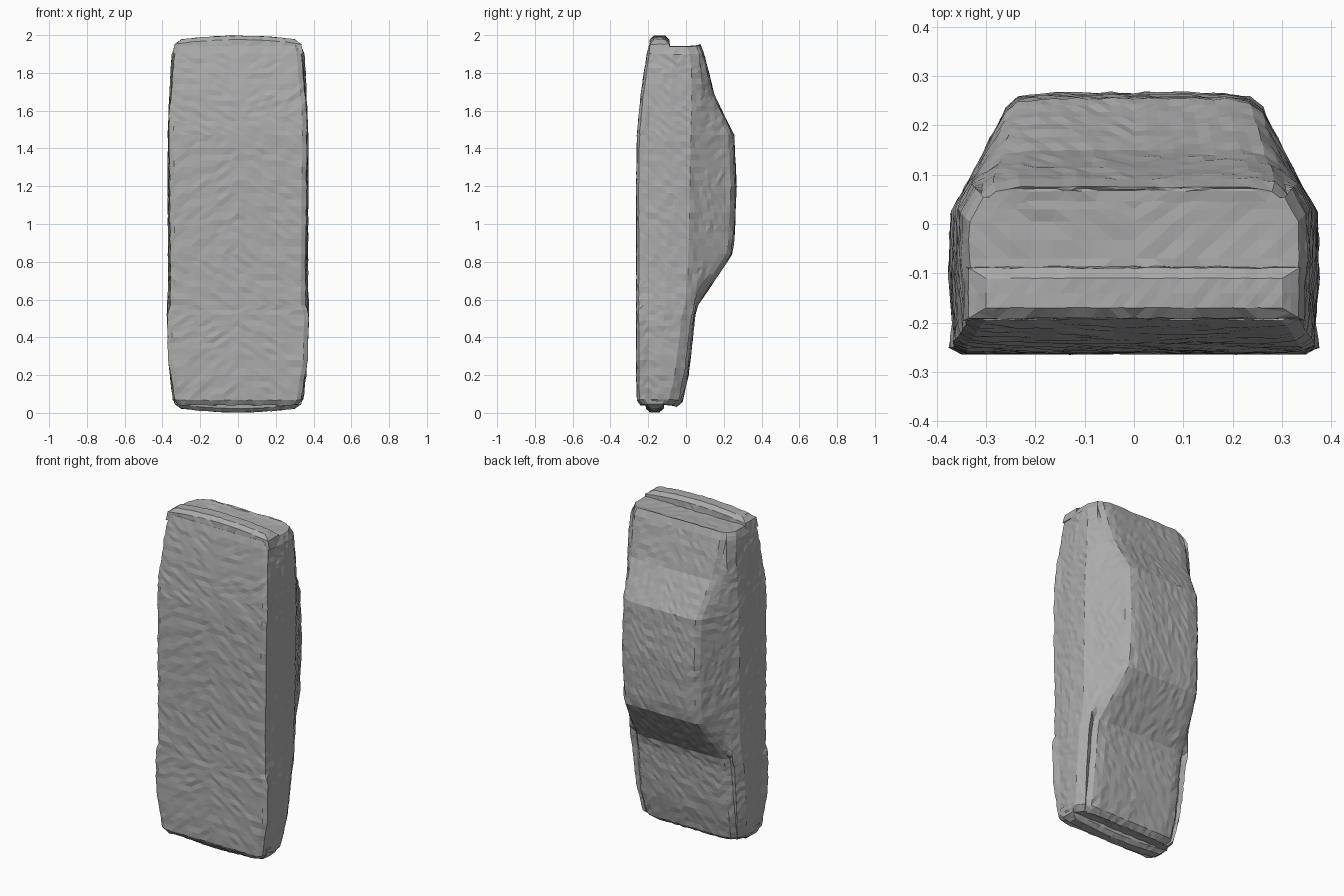
import bpy, bmesh, random
from mathutils import Vector

random.seed(4)
cube = bpy.data.objects.get("Cube")
if cube:
    bpy.data.objects.remove(cube, do_unlink=True)

# Single grey finish
grey = bpy.data.materials.new("scan grey")
grey.use_nodes = True
colour = (0.41, 0.41, 0.41, 1)
grey.diffuse_color = colour
grey.node_tree.nodes["Principled BSDF"].inputs["Base Color"].default_value = colour


def section(z, wide, sill, floor, shoulder, roof, roof_wide):
    """Closed cross-section of the car body, mirrored about the centre."""
    mid = (floor + shoulder) / 2
    half = [
        (sill - 0.025, floor), (sill, floor + 0.012),
        (wide - 0.008, floor + 0.06), (wide, mid),
        (wide - 0.002, shoulder - 0.05), (wide - 0.03, shoulder),
        (roof_wide + 0.025, roof - 0.03), (roof_wide, roof - 0.008),
        (roof_wide - 0.05, roof),
    ]
    ring = half + [(-x, y) for x, y in reversed(half)]
    # Nose and tail bow outwards in the middle
    out = []
    for x, y in ring:
        end = 1 if z > 1.85 else -1 if z < 0.15 else 0
        out.append(Vector((x, y, z - end * 0.18 * x * x)))
    return out


def loft(name, rings, cell=0.045, rough=0.003):
    """Skin the rings, cut them into small facets and roughen the surface."""
    bm = bmesh.new()
    rows = [[bm.verts.new(p) for p in ring] for ring in rings]
    count = len(rows[0])
    for a, b in zip(rows, rows[1:]):
        for i in range(count):
            j = (i + 1) % count
            bm.faces.new((a[i], a[j], b[j], b[i]))
    # End caps are cut into strips between mirrored points
    for row in (rows[0], rows[-1]):
        for i in range(count // 2 - 1):
            bm.faces.new((row[i], row[i + 1], row[-2 - i], row[-1 - i]))
    for step in range(5):
        long_edges = [e for e in bm.edges if e.calc_length() > cell]
        if not long_edges:
            break
        bmesh.ops.subdivide_edges(bm, edges=long_edges, cuts=1, use_grid_fill=True)
        bmesh.ops.triangulate(bm, faces=[f for f in bm.faces if len(f.verts) > 4])
    bmesh.ops.triangulate(bm, faces=bm.faces[:])
    bmesh.ops.recalc_face_normals(bm, faces=bm.faces[:])
    bm.normal_update()
    shifts = [(v, v.normal * random.uniform(-rough, rough)) for v in bm.verts]
    for v, shift in shifts:
        v.co += shift
    mesh = bpy.data.meshes.new(name)
    bm.to_mesh(mesh)
    bm.free()
    mesh.materials.append(grey)
    obj = bpy.data.objects.new(name, mesh)
    bpy.context.collection.objects.link(obj)
    return obj


# Body from nose to tail: height, half width, sill, floor, shoulder, roof, roof half width
stations = [
    (0.025, 0.325, 0.315, -0.24, -0.065, -0.05, 0.26),
    (0.05, 0.345, 0.335, -0.258, -0.04, -0.02, 0.28),
    (0.20, 0.362, 0.355, -0.262, -0.01, 0.012, 0.29),
    (0.28, 0.368, 0.372, -0.262, 0.0, 0.022, 0.29),
    (0.52, 0.375, 0.374, -0.262, 0.03, 0.048, 0.29),
    (0.57, 0.374, 0.358, -0.262, 0.045, 0.062, 0.29),
    (0.70, 0.37, 0.358, -0.262, 0.058, 0.15, 0.265),
    (0.84, 0.37, 0.358, -0.262, 0.062, 0.243, 0.238),
    (0.92, 0.37, 0.36, -0.262, 0.065, 0.255, 0.235),
    (1.20, 0.372, 0.362, -0.262, 0.07, 0.266, 0.235),
    (1.47, 0.372, 0.365, -0.258, 0.075, 0.254, 0.235),
    (1.57, 0.368, 0.365, -0.249, 0.078, 0.204, 0.25),
    (1.68, 0.363, 0.355, -0.238, 0.08, 0.15, 0.265),
    (1.80, 0.357, 0.345, -0.222, 0.08, 0.12, 0.28),
    (1.92, 0.35, 0.335, -0.205, 0.07, 0.092, 0.285),
    (1.96, 0.335, 0.325, -0.195, 0.055, 0.075, 0.28),
]
loft("car_body", [section(*s) for s in stations])


def bumper(name, outer, direction, low, high):
    """Rounded bar that stands out from one end of the body."""
    rings = []
    for depth, wide, inset in ((0.07, 0.345, 0.0), (0.02, 0.335, 0.004), (0.0, 0.30, 0.025)):
        ring = []
        for i in range(7):
            x = wide * (1 - i / 3)
            ring.append((x, low + inset))
        ring += [(x, high - inset) for x, y in reversed(ring)]
        rings.append([Vector((x, y, outer - direction * (depth + 0.22 * x * x)))
                      for x, y in ring])
    return loft(name, rings, rough=0.002)


bumper("front_bumper", 0.003, -1, -0.215, -0.115)
bumper("rear_bumper", 1.997, 1, -0.195, -0.085)
